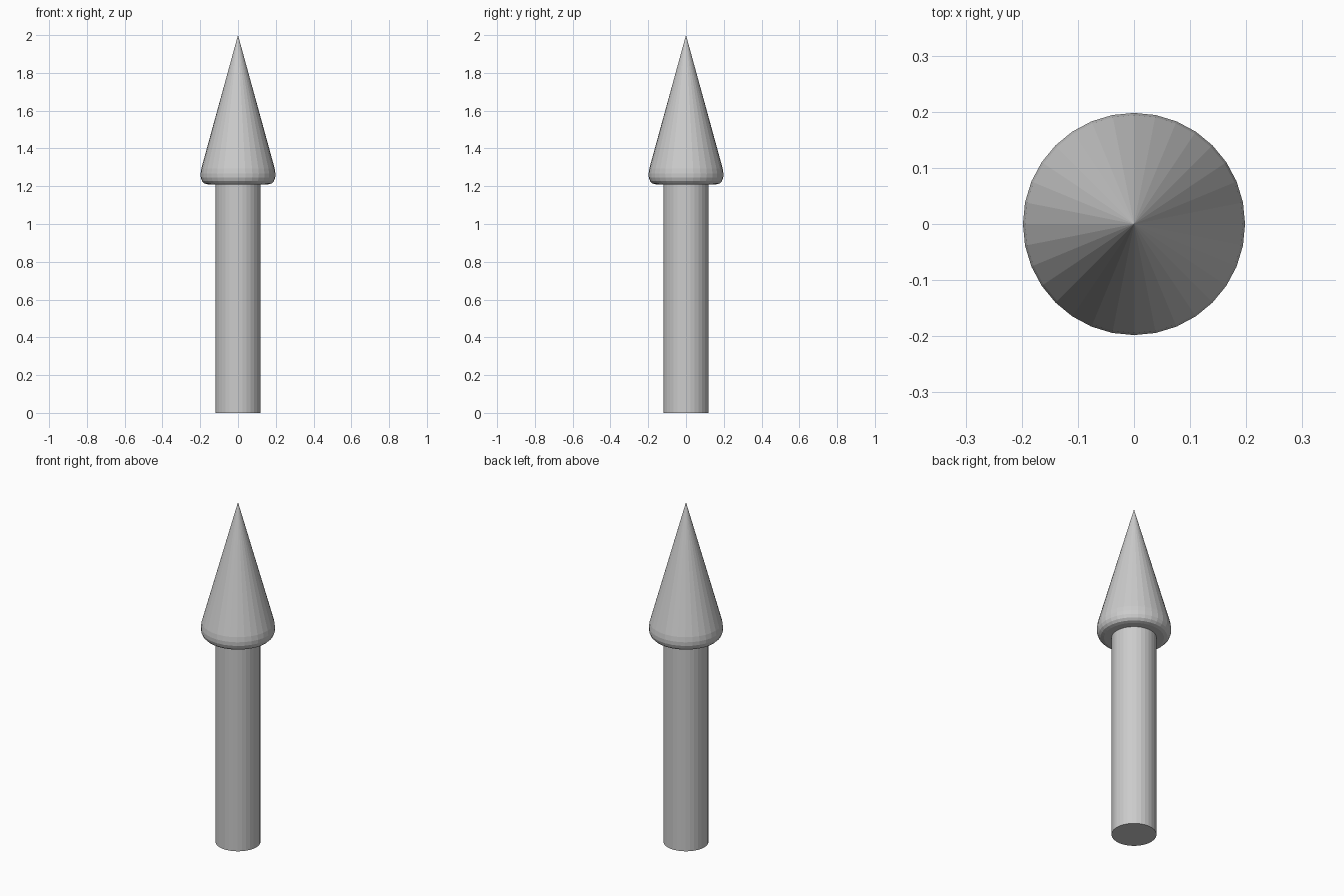
import bpy, bmesh, math

if "Cube" in bpy.data.objects:
    bpy.data.objects.remove(bpy.data.objects["Cube"])

SIDES = 32


def lathe(name, profile):
    """Revolve (radius, z) points; radius 0 becomes a single pole vertex."""
    bm = bmesh.new()
    rings = []
    for r, z in profile:
        count = 1 if r == 0 else SIDES
        rings.append([bm.verts.new((r * math.cos(2 * math.pi * i / SIDES),
                                    r * math.sin(2 * math.pi * i / SIDES), z))
                      for i in range(count)])
    for a, b in zip(rings, rings[1:]):
        for i in range(SIDES):
            j = (i + 1) % SIDES
            if len(b) == 1:
                bm.faces.new((a[i], a[j], b[0]))
            else:
                bm.faces.new((a[i], a[j], b[j], b[i]))
    bm.faces.new(rings[0][::-1])
    if len(rings[-1]) > 1:
        bm.faces.new(rings[-1])
    bmesh.ops.recalc_face_normals(bm, faces=bm.faces)
    mesh = bpy.data.meshes.new(name)
    bm.to_mesh(mesh)
    bm.free()
    obj = bpy.data.objects.new(name, mesh)
    bpy.context.collection.objects.link(obj)
    return obj


# Straight cylindrical shaft
lathe("shaft", [(0.12, 0), (0.12, 1.21)])

# Pointed head with a rounded lower rim
lathe("head", [(0.16, 1.21), (0.178, 1.215), (0.19, 1.227), (0.197, 1.245),
               (0.198, 1.267), (0.194, 1.295), (0, 2)])
